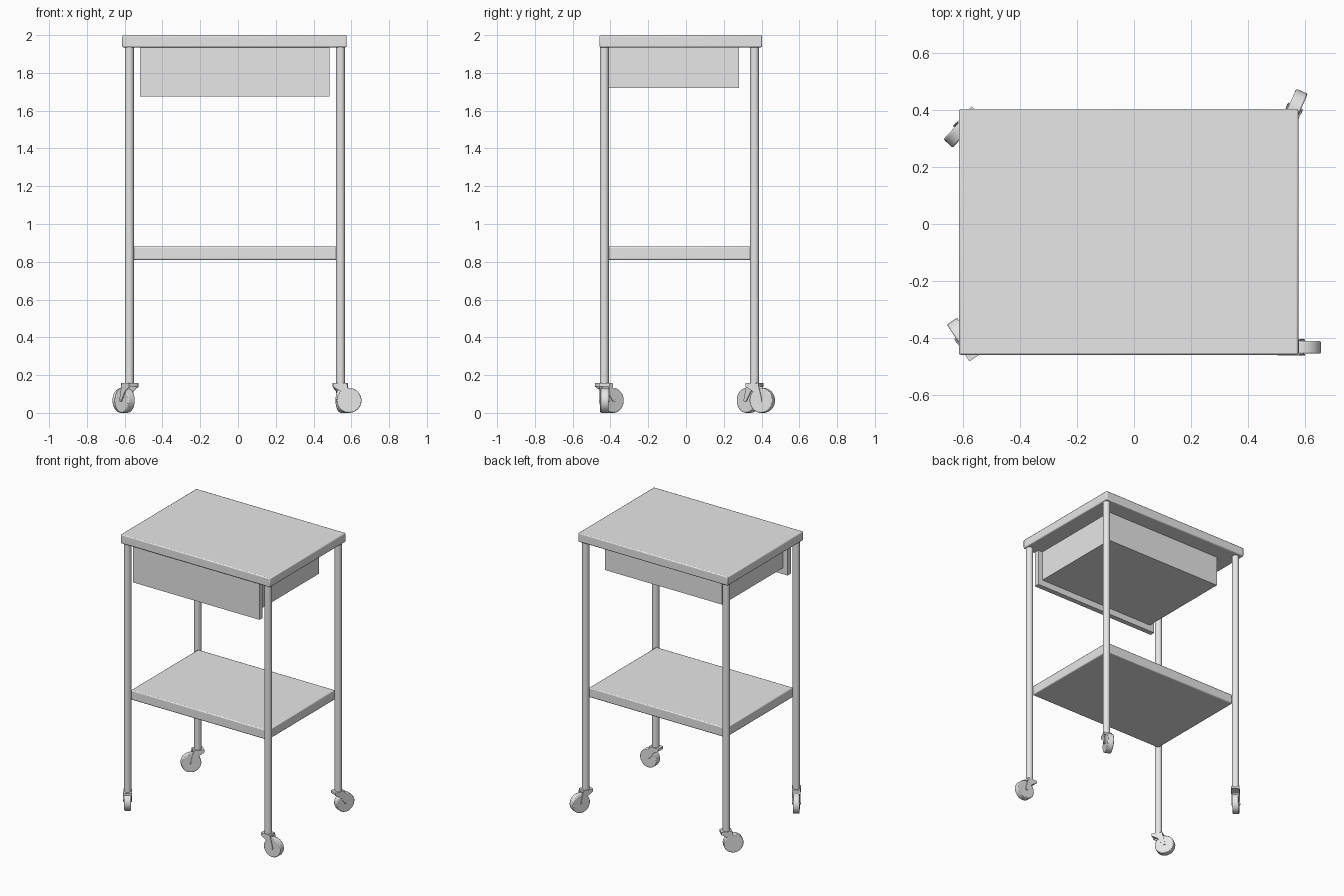
import bpy, bmesh, math
from mathutils import Matrix, Vector

if "Cube" in bpy.data.objects:
    bpy.data.objects.remove(bpy.data.objects["Cube"], do_unlink=True)

steel = bpy.data.materials.new("light_grey_steel")
steel.use_nodes = True
steel.diffuse_color = (0.8, 0.8, 0.8, 1)
steel.node_tree.nodes["Principled BSDF"].inputs["Base Color"].default_value = (0.8, 0.8, 0.8, 1)


def finish(name, bm, matrix=Matrix(), bevel=0, smooth=True):
    bmesh.ops.recalc_face_normals(bm, faces=bm.faces)
    mesh = bpy.data.meshes.new(name)
    bm.to_mesh(mesh)
    bm.free()
    mesh.materials.append(steel)
    obj = bpy.data.objects.new(name, mesh)
    bpy.context.collection.objects.link(obj)
    obj.matrix_world = matrix
    if bevel:
        mod = obj.modifiers.new("soft_edges", "BEVEL")
        mod.width = bevel
        mod.segments = 2
        mod.limit_method = "ANGLE"
    if smooth:
        bpy.ops.object.select_all(action="DESELECT")
        obj.select_set(True)
        bpy.context.view_layer.objects.active = obj
        bpy.ops.object.shade_smooth_by_angle(angle=math.radians(35))
    return obj


def box(name, low, high, bevel=0):
    low, high = Vector(low), Vector(high)
    bm = bmesh.new()
    bmesh.ops.create_cube(bm, size=1)
    bmesh.ops.scale(bm, vec=high - low, verts=bm.verts)
    bmesh.ops.translate(bm, vec=(low + high) / 2, verts=bm.verts)
    return finish(name, bm, bevel=bevel, smooth=bevel > 0)


def cylinder(name, radius, depth, matrix, sides=32, bevel=0):
    bm = bmesh.new()
    bmesh.ops.create_cone(bm, cap_ends=True, segments=sides,
                          radius1=radius, radius2=radius, depth=depth)
    return finish(name, bm, matrix, bevel)


def prism(name, profile, y0, y1, matrix):
    # Extrude an x-z outline along y
    bm = bmesh.new()
    face = bm.faces.new([bm.verts.new((x, y0, z)) for x, z in profile])
    extruded = bmesh.ops.extrude_face_region(bm, geom=[face])["geom"]
    moved = [v for v in extruded if isinstance(v, bmesh.types.BMVert)]
    bmesh.ops.translate(bm, vec=(0, y1 - y0, 0), verts=moved)
    return finish(name, bm, matrix, smooth=False)


# Worktop and lower shelf
box("worktop", (-0.613, -0.458, 1.935), (0.575, 0.403, 2.0), bevel=0.007)
box("lower_shelf", (-0.56, -0.417, 0.81), (0.528, 0.348, 0.88), bevel=0.007)

# Drawer
box("drawer_body", (-0.483, -0.412, 1.72), (0.449, 0.28, 1.936))
box("drawer_front", (-0.52, -0.447, 1.675), (0.484, -0.411, 1.936))

# Legs, each with a swivelled caster
corners = {
    "front_left": (0.543, -0.432, 0),
    "back_left": (0.543, 0.363, 66),
    "back_right": (-0.575, 0.363, 227),
    "front_right": (-0.575, -0.432, 124),
}
wheel_radius = 0.066
trail = 0.045
fork_side = [(-0.04, 0.157), (0.034, 0.157), (0.037, 0.135), (0.055, 0.062),
             (0.036, 0.062), (0.0, 0.115), (-0.04, 0.138)]

for corner, (x, y, angle) in corners.items():
    leg_bottom, leg_top = 0.15, 1.937
    cylinder(corner + "_leg", 0.024, leg_top - leg_bottom,
             Matrix.Translation((x, y, (leg_top + leg_bottom) / 2)))
    swivel = Matrix.Translation((x, y, 0)) @ Matrix.Rotation(math.radians(angle), 4, "Z")
    axle = (swivel @ Matrix.Translation((trail, 0, wheel_radius))
            @ Matrix.Rotation(math.pi / 2, 4, "X"))
    cylinder(corner + "_wheel", wheel_radius, 0.044, axle, bevel=0.005)
    cylinder(corner + "_axle", 0.007, 0.058, axle, sides=16)
    for side in (-1, 1):
        prism(corner + "_fork_plate", fork_side, side * 0.023, side * 0.028, swivel)
    crown = [(-0.04, 0.14), (-0.04, 0.157), (0.034, 0.157), (0.034, 0.14)]
    prism(corner + "_fork_crown", crown, -0.023, 0.023, swivel)
